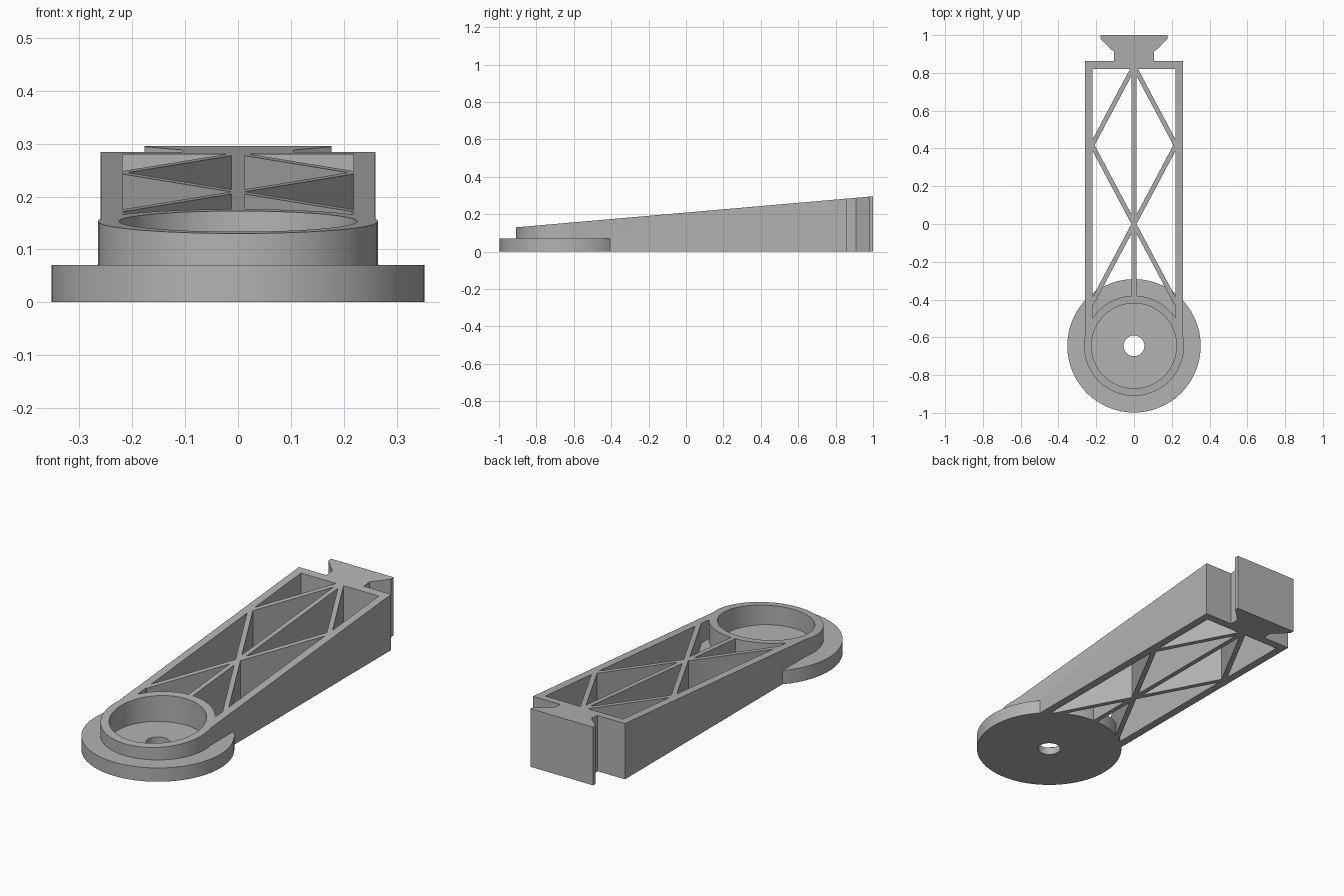
import bpy, bmesh, math
from mathutils import Vector

if "Cube" in bpy.data.objects:
    bpy.data.objects.remove(bpy.data.objects["Cube"])

HUB_Y = -0.645
grey = bpy.data.materials.new("plain grey")
grey.diffuse_color = (0.45, 0.45, 0.45, 1)
grey.use_nodes = True
grey.node_tree.nodes["Principled BSDF"].inputs["Base Color"].default_value = grey.diffuse_color
count = 0


def to_object(name, bm):
    bmesh.ops.recalc_face_normals(bm, faces=bm.faces)
    mesh = bpy.data.meshes.new(name)
    bm.to_mesh(mesh)
    bm.free()
    mesh.materials.append(grey)
    obj = bpy.data.objects.new(name, mesh)
    bpy.context.collection.objects.link(obj)
    return obj


def prism(name, pts, z0=None, z1=None):
    """Extrude a plan outline; default heights overshoot and are trimmed later."""
    global count
    count += 1
    z0 = -0.1 - 0.004 * count if z0 is None else z0
    z1 = 0.4 + 0.004 * count if z1 is None else z1
    bm = bmesh.new()
    face = bm.faces.new([bm.verts.new((x, y, z0)) for x, y in pts])
    new = bmesh.ops.extrude_face_region(bm, geom=[face])["geom"]
    for v in new:
        if isinstance(v, bmesh.types.BMVert):
            v.co.z = z1
    return to_object(name, bm)


def box(name, x0, x1, y0, y1):
    return prism(name, [(x0, y0), (x1, y0), (x1, y1), (x0, y1)])


def disc(name, r, z0=None, z1=None, n=96):
    return prism(name, [(r * math.cos(2 * math.pi * i / n),
                         HUB_Y + r * math.sin(2 * math.pi * i / n)) for i in range(n)], z0, z1)


def strut(name, a, b, width):
    a, b = Vector(a), Vector(b)
    d = (b - a).normalized()
    s = Vector((-d.y, d.x)) * width / 2
    return prism(name, [tuple(p) for p in (a + s, a - s, b - s, b + s)])


def combine(target, other, operation):
    mod = target.modifiers.new(operation, 'BOOLEAN')
    mod.operation, mod.solver, mod.object = operation, 'EXACT', other
    bpy.context.view_layer.objects.active = target
    bpy.ops.object.modifier_apply(modifier=mod.name)
    bpy.data.objects.remove(other)


# Rectangular frame, dovetail end and centre rib
arm = box("bracket_arm", -0.26, 0.26, 0.82, 0.862)
parts = [box("centre_rib", -0.012, 0.012, -0.5, 0.84)]
half = [(0.105, 0.84), (0.105, 0.91), (0.177, 0.98), (0.177, 1.0)]
parts.append(prism("dovetail", half + [(-x, y) for x, y in reversed(half)]))
for s in (-1, 1):
    parts.append(box("side_rail", *sorted((s * 0.219, s * 0.2595)), HUB_Y, 0.85))
    # Zigzag bracing
    for a, b in (((0, 0.835), (0.226, 0.41)), ((0, 0), (0.226, 0.425)), ((0, 0), (0.226, -0.425))):
        parts.append(strut("brace", (s * a[0], a[1]), (s * b[0], b[1]), 0.024))
# Cup and base disc
parts.append(disc("cup", 0.265))
parts.append(disc("base_disc", 0.353, z1=0.07))
for p in parts:
    combine(arm, p, 'UNION')

# Cup recess and through hole
combine(arm, disc("recess_cutter", 0.225, 0.038, 0.9), 'DIFFERENCE')
combine(arm, disc("hole_cutter", 0.055, -0.9, 0.9, 48), 'DIFFERENCE')

# Flat underside and sloping top
bm = bmesh.new()
side = [(-1.2, 0), (1.2, 0), (1.2, 0.3134), (-1.2, 0.1048)]
face = bm.faces.new([bm.verts.new((-0.6, y, z)) for y, z in side])
for v in bmesh.ops.extrude_face_region(bm, geom=[face])["geom"]:
    if isinstance(v, bmesh.types.BMVert):
        v.co.x = 0.6
combine(arm, to_object("slope_wedge", bm), 'INTERSECT')

bpy.ops.object.select_all(action='DESELECT')
arm.select_set(True)
bpy.context.view_layer.objects.active = arm
bpy.ops.object.shade_smooth_by_angle(angle=math.radians(30))
